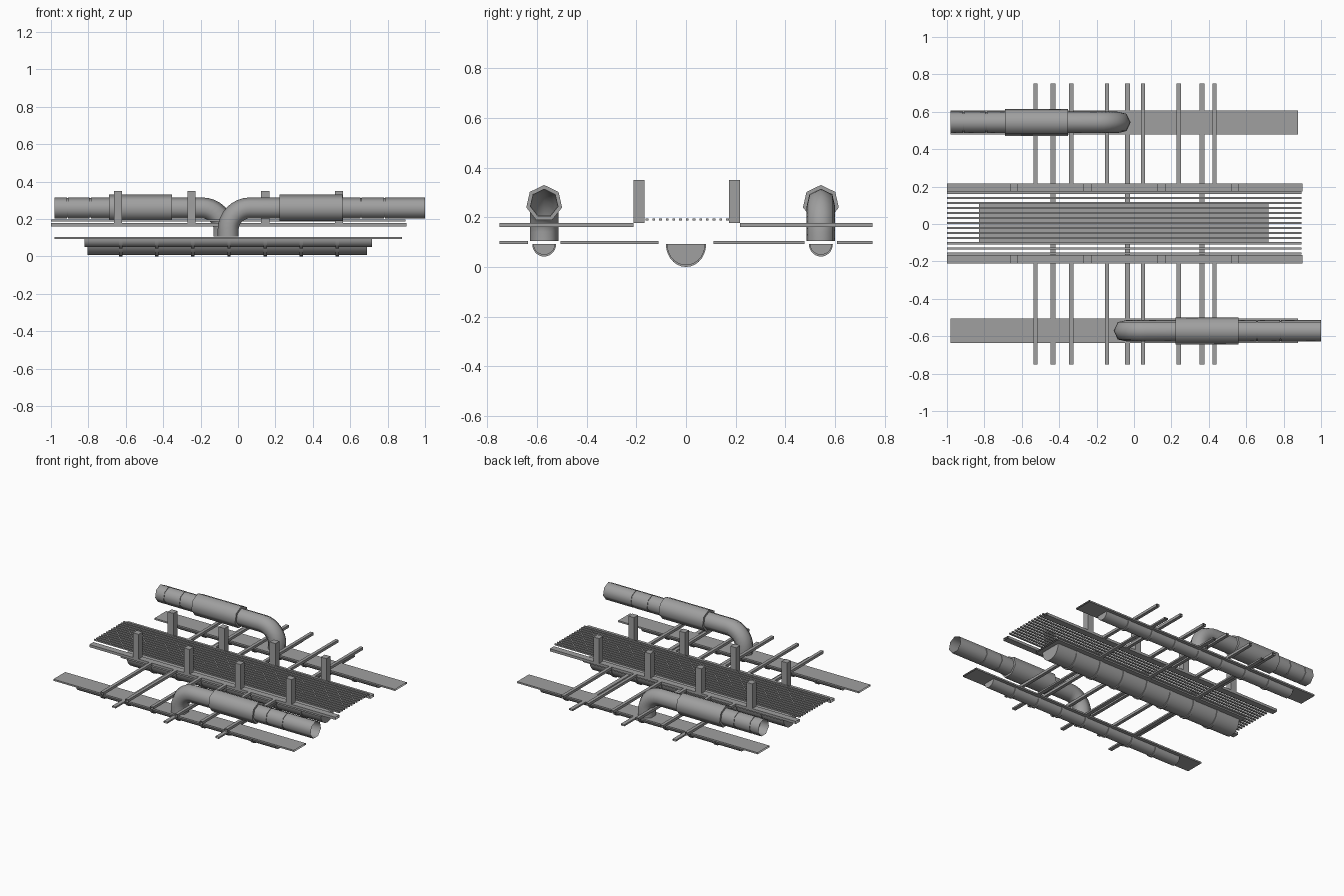
import bpy, bmesh
from math import sin, cos, pi, radians
from mathutils import Vector

cube = bpy.data.objects.get("Cube")
if cube:
    bpy.data.objects.remove(cube, do_unlink=True)

grey = bpy.data.materials.new("mid_grey")
grey.use_nodes = True
grey.diffuse_color = (0.35, 0.35, 0.35, 1)
grey.node_tree.nodes["Principled BSDF"].inputs["Base Color"].default_value = (0.35, 0.35, 0.35, 1)


def finish(bm, name, smooth=None):
    bmesh.ops.recalc_face_normals(bm, faces=bm.faces)
    mesh = bpy.data.meshes.new(name)
    bm.to_mesh(mesh)
    bm.free()
    obj = bpy.data.objects.new(name, mesh)
    bpy.context.collection.objects.link(obj)
    mesh.materials.append(grey)
    if smooth:
        bpy.ops.object.select_all(action='DESELECT')
        obj.select_set(True)
        bpy.context.view_layer.objects.active = obj
        bpy.ops.object.shade_smooth_by_angle(angle=radians(smooth))
    return obj


def box(name, xs, ys, zs, open_axis=None):
    """Box between limits; open_axis leaves both ends open, like a hollow section."""
    bm = bmesh.new()
    bmesh.ops.create_cube(bm, size=1)
    bm.normal_update()
    if open_axis is not None:
        ends = [f for f in bm.faces if abs(f.normal[open_axis]) > 0.9]
        bmesh.ops.delete(bm, geom=ends, context='FACES_ONLY')
    for v in bm.verts:
        v.co = Vector([(lo + hi) / 2 + c * (hi - lo)
                       for c, (lo, hi) in zip(v.co, (xs, ys, zs))])
    return finish(bm, name)


def half_round(name, x0, x1, y, top, radius, depth, steps=14):
    """Solid half-round trough running along x."""
    bm = bmesh.new()
    profile = [(y + radius * cos(pi * i / steps), top - depth * sin(pi * i / steps))
               for i in range(steps + 1)]
    face = bm.faces.new([bm.verts.new((x0, py, pz)) for py, pz in profile])
    out = bmesh.ops.extrude_face_region(bm, geom=[face], use_keep_orig=True)
    moved = [g for g in out["geom"] if isinstance(g, bmesh.types.BMVert)]
    bmesh.ops.translate(bm, verts=moved, vec=(x1 - x0, 0, 0))
    return finish(bm, name, 40)


def duct(name, y, end, seams, sleeve, foot_x, sides=7):
    """Open pipe with seams, a thicker sleeve and an elbow turning down."""
    r, groove, thick, z, bend, foot = 0.059, 0.055, 0.074, 0.256, 0.115, 0.105
    s = 1 if end > foot_x else -1
    path = [(end, z, r)]
    for x in seams:
        path += [(x + s * 0.003, z, r), (x + s * 0.003, z, groove),
                 (x - s * 0.003, z, groove), (x - s * 0.003, z, r)]
    a, b = sleeve
    path += [(a, z, r), (a, z, thick), (b, z, thick), (b, z, r)]
    tilts = [0] * len(path)
    for i in range(9):
        t = pi / 2 * i / 8
        path.append((foot_x + s * bend * (1 - sin(t)), z - bend * (1 - cos(t)), r))
        tilts.append(t)
    path.append((foot_x, foot, r))
    tilts.append(pi / 2)
    bm = bmesh.new()
    rings = []
    for (px, pz, rad), t in zip(path, tilts):
        ring = []
        for k in range(sides):
            ang = 2 * pi * k / sides
            up = rad * cos(ang)
            ring.append(bm.verts.new((px - s * up * sin(t), y + rad * sin(ang),
                                      pz + up * cos(t))))
        rings.append(ring)
    for p, q in zip(rings, rings[1:]):
        for k in range(sides):
            n = (k + 1) % sides
            bm.faces.new((p[k], p[n], q[n], q[k]))
    return finish(bm, name, 60)


# Hollow long beams with posts standing on them
LOW, MID = (0.093, 0.104), (0.16, 0.178)
beams = {"front": (-0.211, -0.167), "back": (0.173, 0.217)}
for side, ys in beams.items():
    box(side + "_beam", (-1, 0.9), ys, MID, 0)
    for i in range(4):
        x = -0.642 + 0.394 * i
        box(f"{side}_post_{i}", (x - 0.022, x + 0.022), ys, (0.178, 0.35))

# Slatted walkway
for i in range(13):
    y = -0.157 + 0.027 * i
    box(f"walkway_slat_{i}", (-1, 0.896), (y - 0.0055, y + 0.0055), (0.187, 0.196))

# Upper cross bars, reaching outward from the beams
for i in range(6):
    x = -0.527 + 0.1915 * i
    for side, ys in (("front", (-0.75, -0.211)), ("back", (0.217, 0.75))):
        box(f"{side}_upper_bar_{i}", (x - 0.011, x + 0.011), ys, MID, 1)

# Lower cross bars, broken at the three cover plates
spans = [(-0.75, -0.636), (-0.506, -0.11), (0.11, 0.478), (0.608, 0.75)]
for i in range(3):
    x = -0.433 + 0.398 * i
    for j, ys in enumerate(spans):
        box(f"lower_bar_{i}_{j}", (x - 0.0135, x + 0.0135), ys, LOW, 1)

# Cover plates
box("centre_plate", (-0.83, 0.72), (-0.11, 0.11), LOW, 0)
box("front_plate", (-0.98, 0.878), (-0.636, -0.506), LOW, 0)
box("back_plate", (-0.98, 0.878), (0.478, 0.608), LOW, 0)

# Half-round troughs under the plates, with joint bands
troughs = [("centre", -0.805, 0.69, 0, 0.077, 0.085),
           ("front", -0.82, 0.717, -0.571, 0.044, 0.043),
           ("back", -0.82, 0.717, 0.543, 0.044, 0.043)]
for name, x0, x1, y, radius, depth in troughs:
    half_round(name + "_trough", x0, x1, y, 0.092, radius, depth)
    for i in range(7):
        x = -0.627 + 0.193 * i
        half_round(f"{name}_band_{i}", x - 0.009, x + 0.009, y, 0.092,
                   radius + 0.004, depth + 0.007)

# Ducts with sleeves and elbows
duct("front_duct", -0.571, 1.0, (0.783, 0.658), (0.56, 0.222), -0.05)
duct("back_duct", 0.543, -0.98, (-0.912, -0.79), (-0.69, -0.353), -0.077)
